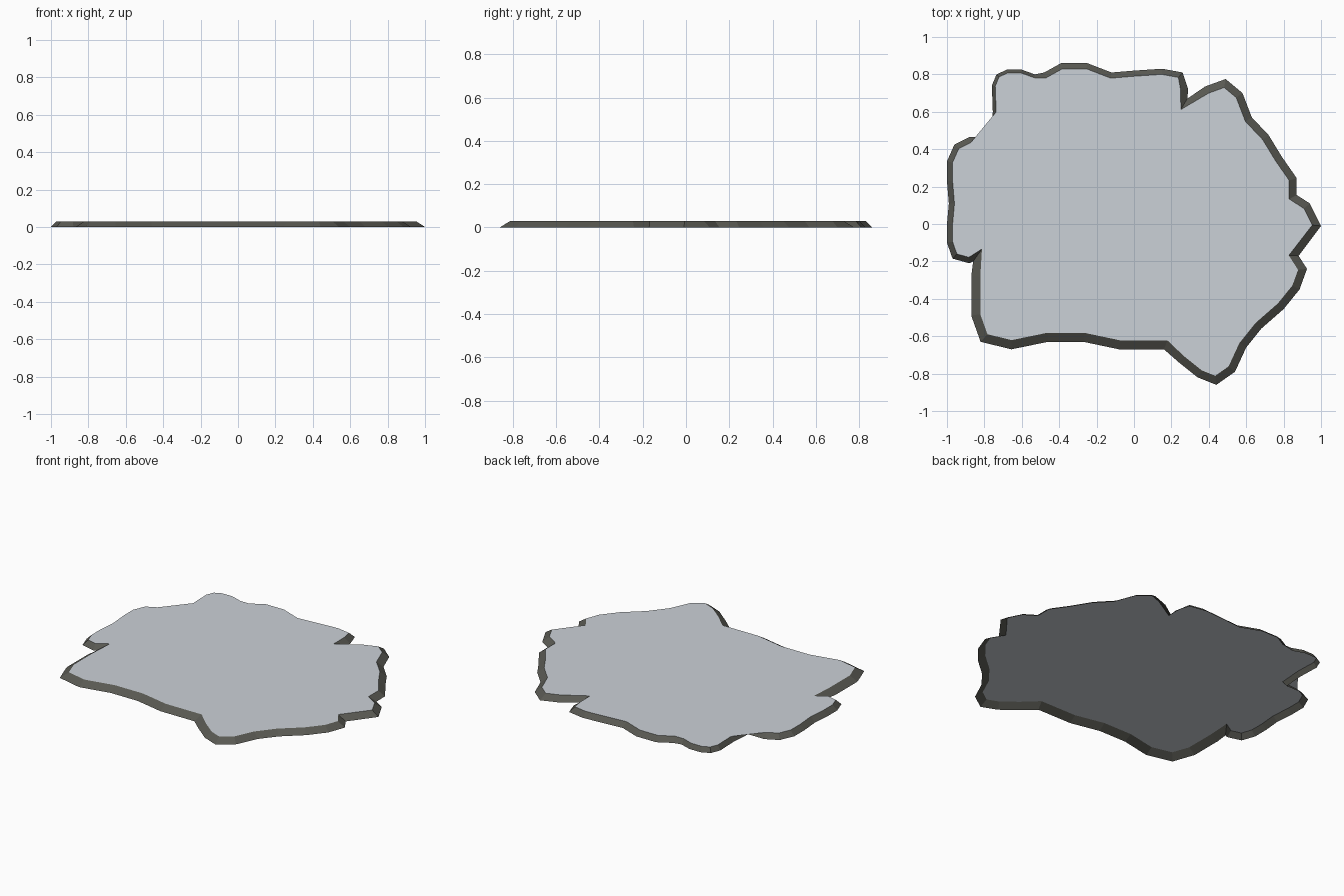
import bpy, bmesh
from mathutils import Vector

if "Cube" in bpy.data.objects:
    bpy.data.objects.remove(bpy.data.objects["Cube"])

HEIGHT = 0.03

# Shore outline, anticlockwise, grouped by width of the sloping bank
SHORE = [
    (0.04, [(1, -.01), (.94, .11), (.87, .155), (.87, .245), (.79, .36), (.72, .475),
            (.63, .57), (.58, .7), (.49, .775), (.38, .735), (.285, .67), (.29, .72)]),
    (0.03, [(.26, .81), (.15, .83), (0, .82), (-.12, .81), (-.25, .86), (-.39, .86),
            (-.48, .81)]),
    (0.018, [(-.53, .8), (-.6, .825), (-.68, .825), (-.735, .8), (-.76, .74),
             (-.755, .6), (-.765, .465)]),
    (0.03, [(-.88, .465), (-.96, .425), (-1, .335), (-1, .23), (-.99, .11), (-1, 0),
            (-1, -.1), (-.97, -.185), (-.88, -.21)]),
    (0.048, [(-.86, -.2), (-.87, -.28), (-.87, -.49), (-.82, -.63), (-.655, -.67),
             (-.46, -.63), (-.27, -.63), (-.08, -.67), (.16, -.67)]),
    (0.043, [(.24, -.74), (.34, -.82), (.44, -.86), (.54, -.79), (.6, -.66),
             (.68, -.56), (.8, -.455), (.885, -.35), (.925, -.24), (.88, -.17)]),
]


def inset(points, widths):
    """Move each corner inwards along its mitre."""
    result = []
    n = len(points)
    for i, p in enumerate(points):
        a = (p - points[i - 1]).normalized()
        b = (points[(i + 1) % n] - p).normalized()
        na, nb = Vector((-a.y, a.x)), Vector((-b.y, b.x))
        mitre = (na + nb).normalized()
        result.append(p + mitre * widths[i] * min(1 / max(mitre.dot(na), 0.1), 1.7))
    return result


def make(name, bm, color):
    mesh = bpy.data.meshes.new(name)
    bm.to_mesh(mesh)
    bm.free()
    obj = bpy.data.objects.new(name, mesh)
    bpy.context.collection.objects.link(obj)
    mat = bpy.data.materials.new(name + "_colour")
    mat.diffuse_color = color
    mat.use_nodes = True
    mat.node_tree.nodes["Principled BSDF"].inputs["Base Color"].default_value = mat.diffuse_color
    mesh.materials.append(mat)
    return obj


outer = [Vector(p) for _, pts in SHORE for p in pts]
inner = inset(outer, [w for w, pts in SHORE for _ in pts])
count = len(outer)

# Sloping dark bank, open underneath
bm = bmesh.new()
low = [bm.verts.new((p.x, p.y, 0)) for p in outer]
high = [bm.verts.new((p.x, p.y, HEIGHT)) for p in inner]
for i in range(count):
    j = (i + 1) % count
    bm.faces.new((low[i], low[j], high[j], high[i]))
make("bank", bm, (0.10, 0.10, 0.085, 1))

# Flat pond surface filling the bank
bm = bmesh.new()
face = bm.faces.new([bm.verts.new((p.x, p.y, HEIGHT)) for p in inner])
bmesh.ops.triangulate(bm, faces=[face])
make("pond_surface", bm, (0.60, 0.64, 0.68, 1))
